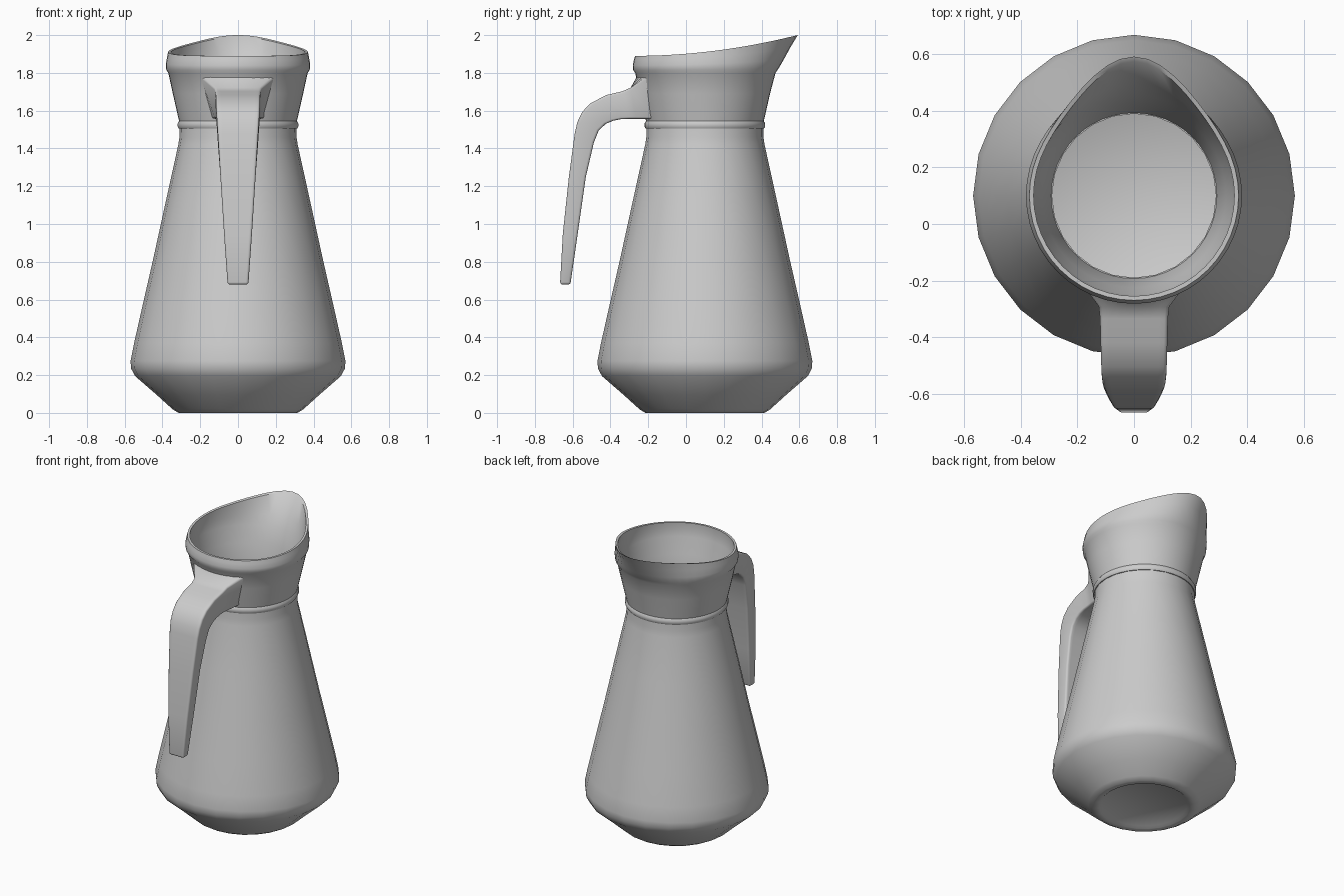
import bpy, bmesh
from math import sin, cos, pi, sqrt

if "Cube" in bpy.data.objects:
    bpy.data.objects.remove(bpy.data.objects["Cube"])

CY = 0.10  # jug axis in y


def finish(name, bm, angle=40, bevel=0):
    bmesh.ops.recalc_face_normals(bm, faces=bm.faces)
    me = bpy.data.meshes.new(name)
    bm.to_mesh(me)
    bm.free()
    ob = bpy.data.objects.new(name, me)
    bpy.context.collection.objects.link(ob)
    bpy.ops.object.select_all(action='DESELECT')
    ob.select_set(True)
    bpy.context.view_layer.objects.active = ob
    if bevel:
        m = ob.modifiers.new("Bevel", 'BEVEL')
        m.width, m.segments = bevel, 3
        m.limit_method, m.angle_limit = 'ANGLE', 0.9
        bpy.ops.object.modifier_apply(modifier=m.name)
    bpy.ops.object.shade_smooth_by_angle(angle=angle * pi / 180)
    return ob


def loft(rings, cap_ends=False, join_ends=False):
    bm = bmesh.new()
    vs = [[bm.verts.new(p) for p in r] for r in rings]
    n = len(vs[0])
    pairs = list(zip(vs, vs[1:])) + ([(vs[-1], vs[0])] if join_ends else [])
    for a, b in pairs:
        for i in range(n):
            j = (i + 1) % n
            bm.faces.new((a[i], a[j], b[j], b[i]))
    if cap_ends:
        bm.faces.new(vs[0])
        bm.faces.new(vs[-1])
    return bm


def ring(r, z, n, spout=0, lift=0):
    """Circle round the jug axis, pulled out to a spout on +y and raised towards it."""
    pts = []
    for i in range(n):
        a = 2 * pi * i / n
        y = CY + r * cos(a) + spout * max(0, cos(a)) ** 5
        t = max(0, (y + 0.28) / 0.87)
        pts.append((r * sin(a), y, z + lift * t * t))
    return pts


# Glass body: recessed base, outside up to the neck, inside back down to the floor
body = [(0.265, 0.012), (0.28, 0.0), (0.315, 0.0), (0.345, 0.018), (0.43, 0.095),
        (0.545, 0.195), (0.566, 0.235), (0.569, 0.275), (0.55, 0.37), (0.505, 0.57),
        (0.45, 0.81), (0.38, 1.13), (0.316, 1.42), (0.31, 1.46), (0.308, 1.55),
        (0.29, 1.55), (0.29, 1.45), (0.36, 1.13), (0.43, 0.81), (0.53, 0.37),
        (0.548, 0.27), (0.525, 0.205), (0.415, 0.11), (0.30, 0.035)]
finish("glass_body", loft([ring(r, z, 24) for r, z in body], cap_ends=True))

# Collar with pouring spout: (radius, height, spout pull, lift)
outer = [(0.313, 1.505, 0, 0), (0.319, 1.515, 0, 0), (0.319, 1.533, 0, 0), (0.312, 1.545, 0, 0),
         (0.345, 1.69, 0, 0), (0.369, 1.80, 0.005, 0), (0.380, 1.815, 0.01, 0.01),
         (0.382, 1.84, 0.035, 0.035), (0.376, 1.868, 0.075, 0.07), (0.370, 1.89, 0.122, 0.11)]
inner = [(0.355, 1.89, 0.12, 0.105), (0.357, 1.84, 0.04, 0.035), (0.349, 1.80, 0.005, 0),
         (0.325, 1.69, 0, 0), (0.293, 1.55, 0, 0), (0.293, 1.505, 0, 0)]
finish("collar_and_spout", loft([ring(r, z, 48, s, l) for r, z, s, l in outer + inner],
                                join_ends=True))


# Handle: (outer y, outer z, inner y, inner z, half width), flaring onto the collar
sections = [(-0.667, 0.68, -0.612, 0.68, 0.055), (-0.652, 0.95, -0.573, 0.95, 0.074),
            (-0.620, 1.25, -0.530, 1.25, 0.093), (-0.589, 1.48, -0.488, 1.43, 0.107),
            (-0.575, 1.54, -0.462, 1.495, 0.111), (-0.548, 1.595, -0.425, 1.53, 0.114),
            (-0.505, 1.64, -0.385, 1.547, 0.116), (-0.42, 1.683, -0.345, 1.555, 0.118),
            (-0.335, 1.703, -0.30, 1.557, 0.12), (-0.293, 1.722, -0.265, 1.557, 0.125)]
COLS = [-1 + i / 4 for i in range(9)]
rings = []
for oy, oz, iy, iz, w in sections:
    rings.append([(c * w, oy, oz) for c in COLS] + [(-c * w, iy, iz) for c in COLS])


def on_collar(x, z):
    r = 0.312 + (z - 1.545) * 0.224 - 0.008
    return (x, CY - sqrt(r * r - x * x), z)


rings.append([on_collar(c * 0.20, 1.785) for c in COLS] +
             [on_collar(-c * 0.135, 1.557) for c in COLS])
bm = loft(rings)
bm.verts.ensure_lookup_table()
bm.faces.new([bm.verts[i] for i in range(2 * len(COLS))])
finish("handle", bm, angle=50, bevel=0.012)
